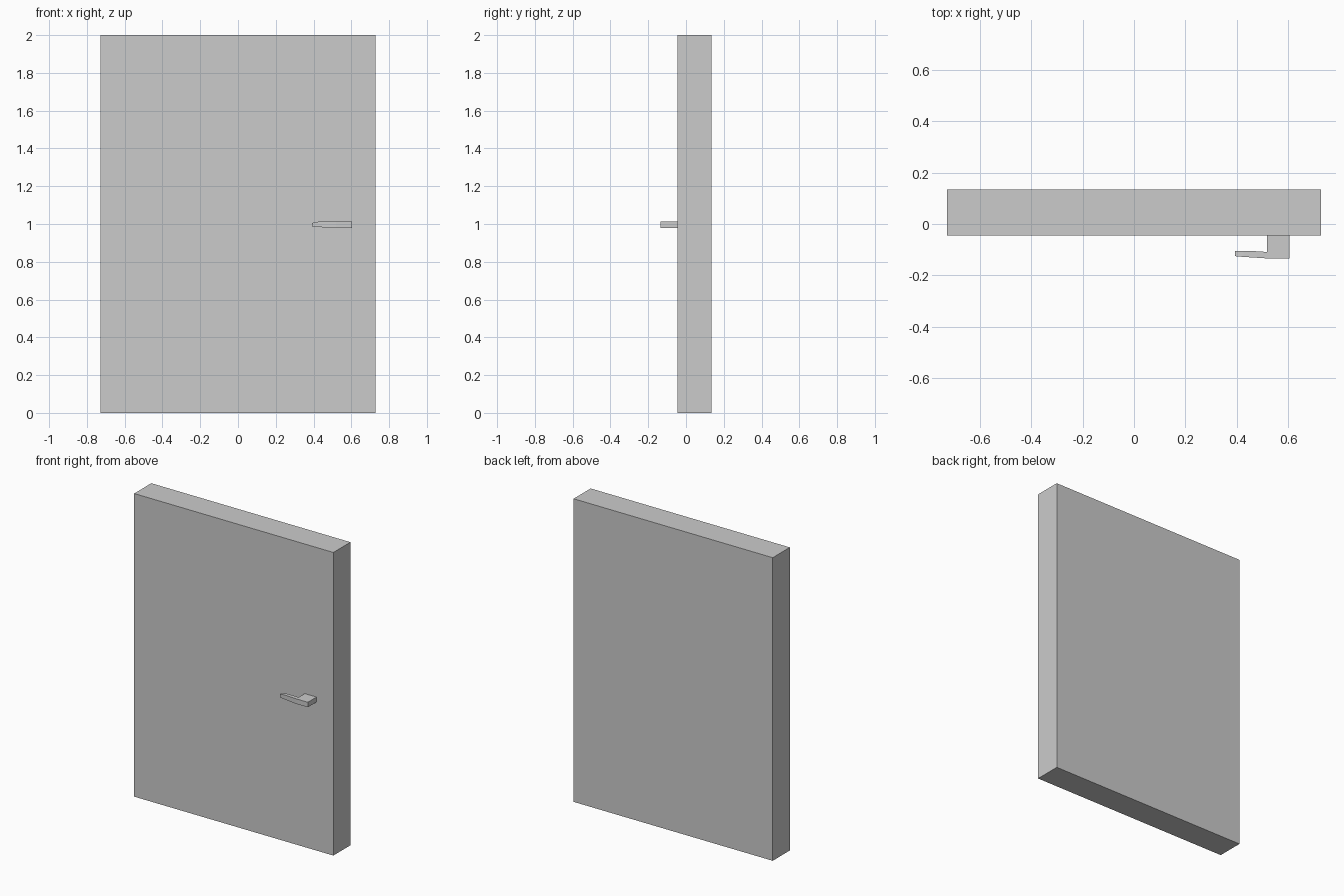
import bpy, bmesh
from mathutils import Vector

if "Cube" in bpy.data.objects:
    bpy.data.objects.remove(bpy.data.objects["Cube"])


def finish(bm, name):
    bmesh.ops.recalc_face_normals(bm, faces=bm.faces)
    mesh = bpy.data.meshes.new(name)
    bm.to_mesh(mesh)
    bm.free()
    obj = bpy.data.objects.new(name, mesh)
    bpy.context.collection.objects.link(obj)
    return obj


DOOR_FRONT, DOOR_BACK = -0.044, 0.134

# Door slab
bm = bmesh.new()
bmesh.ops.create_cube(bm, size=1)
bmesh.ops.scale(bm, vec=(1.454, DOOR_BACK - DOOR_FRONT, 2), verts=bm.verts)
bmesh.ops.translate(bm, vec=(0, (DOOR_FRONT + DOOR_BACK) / 2, 1), verts=bm.verts)
finish(bm, "door_panel")

# Lever handle: rectangular sections along x (x, front y, back y, bottom z, top z)
sections = [
    (0.393, -0.125, -0.105, 0.987, 1.006),
    (0.425, -0.128, -0.105, 0.984, 1.012),
    (0.475, -0.131, -0.106, 0.981, 1.013),
    (0.518, -0.134, -0.109, 0.980, 1.013),
    (0.604, -0.134, -0.109, 0.980, 1.013),
]
bm = bmesh.new()
rings = [[bm.verts.new((x, y, z)) for y, z in ((f, b), (k, b), (k, t), (f, t))]
         for x, f, k, b, t in sections]
bm.faces.new(rings[0])
bm.faces.new(rings[-1])
for r0, r1 in zip(rings, rings[1:]):
    for i in range(4):
        j = (i + 1) % 4
        face = bm.faces.new((r0[i], r0[j], r1[j], r1[i]))
        if i == 1:
            elbow_back = face  # ends as the back face of the last segment

# Stem: extrude the elbow back to the door surface
bmesh.ops.recalc_face_normals(bm, faces=bm.faces)
stem = bmesh.ops.extrude_discrete_faces(bm, faces=[elbow_back])["faces"][0]
bmesh.ops.translate(bm, vec=Vector((0, DOOR_FRONT + 0.109, 0)), verts=stem.verts)
finish(bm, "door_handle")
